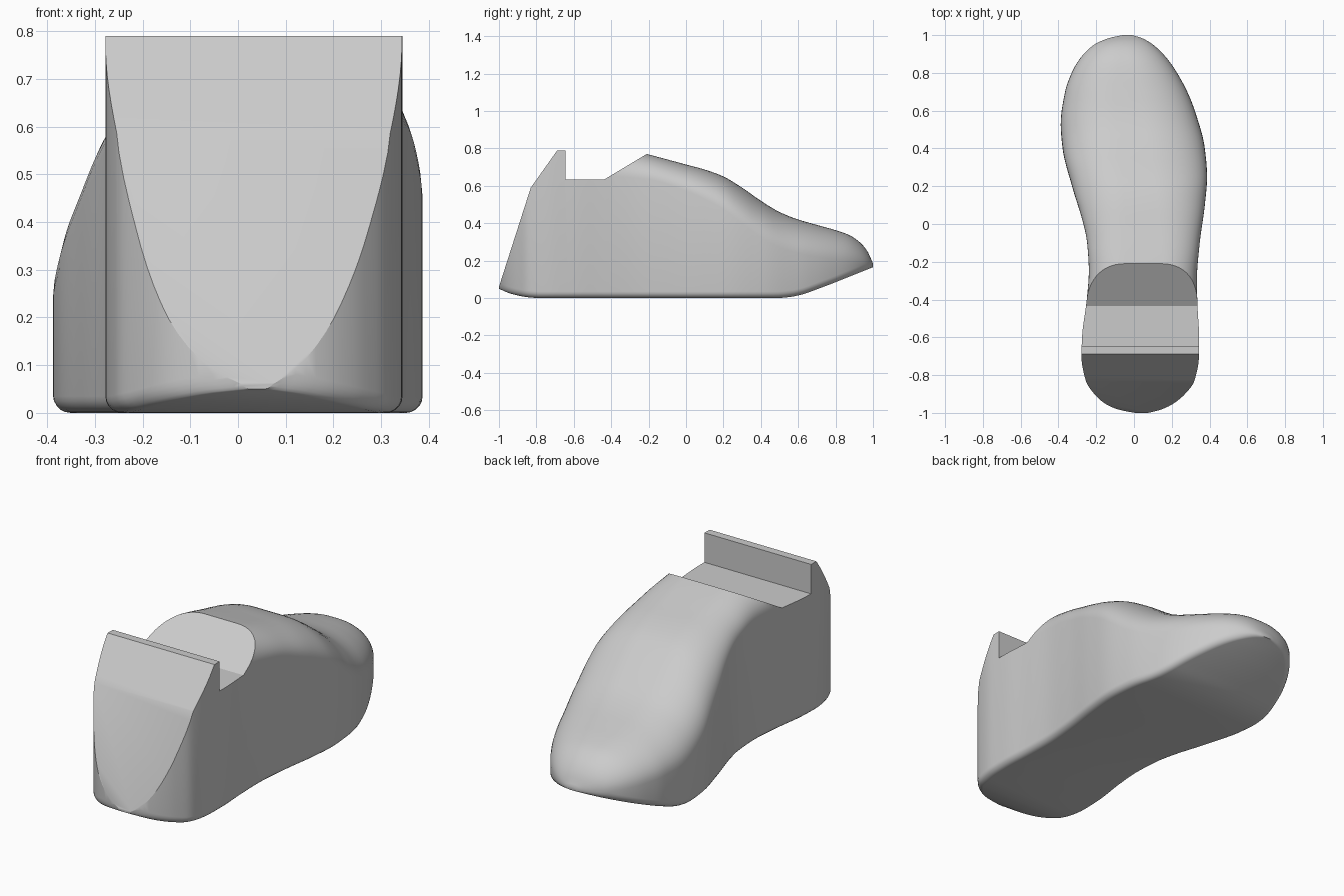
import bpy, bmesh, math

if "Cube" in bpy.data.objects:
    bpy.data.objects.remove(bpy.data.objects["Cube"], do_unlink=True)

grey = bpy.data.materials.new("light grey")
grey.use_nodes = True
grey.diffuse_color = (0.6, 0.6, 0.6, 1)
grey.node_tree.nodes["Principled BSDF"].inputs["Base Color"].default_value = (0.6, 0.6, 0.6, 1)

# Shape curves along the length of the foot, as (y, value)
SIDE_RIGHT = [(-1, 0.0), (-0.98, -0.09), (-0.95, -0.155), (-0.9, -0.21), (-0.83, -0.255),
              (-0.7, -0.278), (-0.6, -0.275), (-0.4, -0.25), (-0.25, -0.239), (-0.1, -0.248),
              (0, -0.268), (0.2, -0.328), (0.4, -0.378), (0.53, -0.388), (0.7, -0.365),
              (0.8, -0.33), (0.88, -0.283), (0.95, -0.21), (0.985, -0.13), (1, -0.06)]
SIDE_LEFT = [(-1, 0.08), (-0.98, 0.15), (-0.95, 0.21), (-0.9, 0.27), (-0.83, 0.32),
             (-0.7, 0.344), (-0.6, 0.345), (-0.45, 0.337), (-0.3, 0.333), (-0.1, 0.348),
             (0.1, 0.375), (0.25, 0.387), (0.4, 0.375), (0.6, 0.322), (0.7, 0.282),
             (0.8, 0.228), (0.88, 0.172), (0.95, 0.1), (0.985, 0.04), (1, -0.01)]
SOLE = [(-1, 0.05), (-0.95, 0.028), (-0.9, 0.014), (-0.85, 0.005), (-0.78, 0), (-0.5, 0), (0.48, 0),
        (0.55, 0.005), (0.62, 0.019), (0.7, 0.047), (0.8, 0.085), (0.9, 0.125), (1, 0.165)]
TOP = [(-1, 1.0), (-0.62, 1.0), (-0.5, 0.86), (-0.4, 0.815), (-0.21, 0.77), (0, 0.714),
       (0.1, 0.687), (0.2, 0.65), (0.3, 0.59), (0.4, 0.52), (0.5, 0.46), (0.6, 0.42), (0.7, 0.391),
       (0.8, 0.363), (0.87, 0.338), (0.93, 0.298), (0.97, 0.25), (1, 0.185)]
SHOULDER_RIGHT = [(-1, 0.95), (-0.62, 0.95), (-0.5, 0.69), (-0.4, 0.655), (-0.2, 0.635), (0, 0.57),
                  (0.1, 0.51), (0.2, 0.43), (0.3, 0.355), (0.4, 0.29), (0.53, 0.24), (0.7, 0.215),
                  (0.85, 0.2), (0.95, 0.187), (1, 0.175)]
SHOULDER_LEFT = [(-1, 0.95), (-0.62, 0.95), (-0.5, 0.69), (-0.4, 0.655), (-0.2, 0.635), (0, 0.575),
                 (0.1, 0.53), (0.2, 0.475), (0.3, 0.4), (0.4, 0.325), (0.53, 0.26), (0.7, 0.22),
                 (0.85, 0.2), (0.95, 0.187), (1, 0.175)]
ROUNDING = [(-1, 0.33), (-0.2, 0.33), (0.2, 0.38), (0.6, 0.4), (0.85, 0.44), (1, 0.48)]


def sample(curve, y):
    """Smooth interpolation through the points, without overshoot."""
    n = len(curve)
    i = max(k for k in range(n - 1) if curve[k][0] <= y + 1e-9)

    def secant(k):
        return (curve[k + 1][1] - curve[k][1]) / (curve[k + 1][0] - curve[k][0])

    def slope(k):
        if k == 0:
            return secant(0)
        if k == n - 1:
            return secant(n - 2)
        a, b = secant(k - 1), secant(k)
        return 2 * a * b / (a + b) if a * b > 0 else 0

    h = curve[i + 1][0] - curve[i][0]
    t = (y - curve[i][0]) / h
    return ((2 * t**3 - 3 * t**2 + 1) * curve[i][1] + (t**3 - 2 * t**2 + t) * h * slope(i)
            + (3 * t**2 - 2 * t**3) * curve[i + 1][1] + (t**3 - t**2) * h * slope(i + 1))


def half_section(y, side, shoulder):
    """Outline of one half, from the sole up to the instep."""
    xl, xr = sample(SIDE_LEFT, y), sample(SIDE_RIGHT, y)
    edge = xl if side > 0 else xr
    width, sole, top, sh = xl - xr, sample(SOLE, y), sample(TOP, y), sample(shoulder, y)
    fx, fz = min(0.035, 0.3 * width), min(0.035, 0.8 * (sh - sole))
    rx = width * sample(ROUNDING, y)
    pts = []
    for k in range(6):
        a = math.pi / 2 * k / 5
        pts.append((edge - side * fx * (1 - math.sin(a)), y, sole + fz * (1 - math.cos(a))))
    for k in range(13):
        a = math.pi / 2 * k / 12
        pts.append((edge - side * rx * (1 - math.cos(a)), y, sh + (top - sh) * math.sin(a)))
    return pts


def make_object(name, bm):
    bmesh.ops.recalc_face_normals(bm, faces=bm.faces)
    mesh = bpy.data.meshes.new(name)
    bm.to_mesh(mesh)
    bm.free()
    obj = bpy.data.objects.new(name, mesh)
    mesh.materials.append(grey)
    bpy.context.collection.objects.link(obj)
    return obj


# Foot form: closed cross-sections lofted from heel to toe, denser at the ends
bm = bmesh.new()
STEPS = 90
rings = []
for i in range(STEPS + 1):
    u = 2 * i / STEPS - 1
    y = 0.2 * u + 0.8 * math.sin(u * math.pi / 2)
    ring = half_section(y, 1, SHOULDER_LEFT) + half_section(y, -1, SHOULDER_RIGHT)[::-1]
    rings.append([bm.verts.new(p) for p in ring])
for a, b in zip(rings, rings[1:]):
    for k in range(len(a)):
        j = (k + 1) % len(a)
        bm.faces.new((a[k], a[j], b[j], b[k]))
bm.faces.new(rings[0])
bm.faces.new(rings[-1])
foot = make_object("foot_form", bm)

# Side profile that trims the slanted heel, the rear rib, the notch and the ramp
PROFILE = [(-1.051, -0.1), (-1, 0.06), (-0.83, 0.59), (-0.688, 0.79), (-0.645, 0.79), (-0.645, 0.635),
           (-0.435, 0.635), (-0.21, 0.77), (0, 0.896), (1.2, 0.896), (1.2, -0.1)]
bm = bmesh.new()
sides = [[bm.verts.new((x, y, z)) for y, z in PROFILE] for x in (-0.6, 0.6)]
for side in sides:
    bm.faces.new(side)
for k in range(len(PROFILE)):
    j = (k + 1) % len(PROFILE)
    bm.faces.new((sides[0][k], sides[0][j], sides[1][j], sides[1][k]))
cutter = make_object("profile_cutter", bm)
cutter.hide_render = True

trim = foot.modifiers.new("trim", 'BOOLEAN')
trim.operation = 'INTERSECT'
trim.solver = 'EXACT'
trim.object = cutter
bpy.ops.object.select_all(action='DESELECT')
bpy.context.view_layer.objects.active = foot
foot.select_set(True)
bpy.ops.object.modifier_apply(modifier=trim.name)
bpy.data.objects.remove(cutter, do_unlink=True)
bpy.ops.object.shade_smooth_by_angle(angle=math.radians(25))
